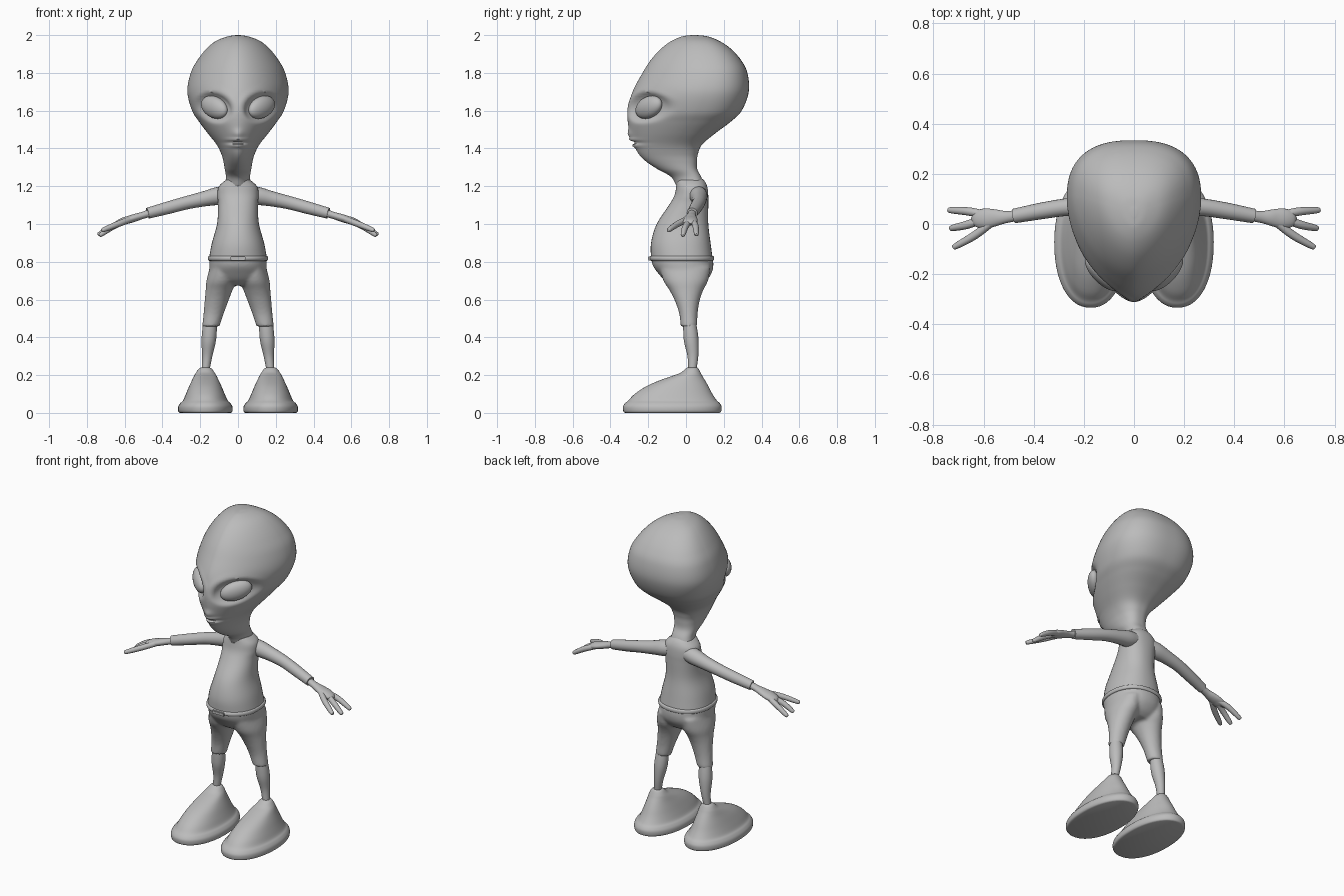
import bpy, bmesh, math
from mathutils import Vector, Matrix

cube = bpy.data.objects.get("Cube")
if cube:
    bpy.data.objects.remove(cube)

grey = bpy.data.materials.new("plain_grey")
grey.use_nodes = True
COLOUR = (0.5, 0.5, 0.5, 1)
grey.diffuse_color = COLOUR
grey.node_tree.nodes["Principled BSDF"].inputs["Base Color"].default_value = COLOUR


def finish(name, bm, mirror=False, angle=50):
    """Turn a bmesh into a smooth shaded object, optionally mirrored over x."""
    bmesh.ops.recalc_face_normals(bm, faces=bm.faces)
    mesh = bpy.data.meshes.new(name)
    bm.to_mesh(mesh)
    bm.free()
    mesh.materials.append(grey)
    obj = bpy.data.objects.new(name, mesh)
    bpy.context.collection.objects.link(obj)
    bpy.ops.object.select_all(action='DESELECT')
    obj.select_set(True)
    bpy.context.view_layer.objects.active = obj
    bpy.ops.object.shade_smooth_by_angle(angle=math.radians(angle))
    if mirror:
        obj.modifiers.new("Mirror", 'MIRROR').use_mirror_merge = False
    return obj


def spline(rows, steps):
    """Catmull-Rom interpolation of tuples of any length."""
    pts = [Vector(r) for r in rows]
    result = []
    for i in range(len(pts) - 1):
        b, c = pts[i], pts[i + 1]
        a = pts[i - 1] if i else b * 2 - c
        d = pts[i + 2] if i + 2 < len(pts) else c * 2 - b
        for s in range(steps):
            t = s / steps
            result.append(b + (c - a) * (t / 2) + (a * 2 - b * 5 + c * 4 - d) * (t * t / 2)
                          + (b * 3 - a - c * 3 + d) * (t ** 3 / 2))
    return result + [pts[-1]]


def skin(bm, rings):
    """Bridge rings of points with quads and cap both ends."""
    loops = [[bm.verts.new(p) for p in ring] for ring in rings]
    count = len(loops[0])
    for low, high in zip(loops, loops[1:]):
        for i in range(count):
            j = (i + 1) % count
            bm.faces.new((low[i], low[j], high[j], high[i]))
    bm.faces.new(loops[0])
    bm.faces.new(loops[-1])


def loft(bm, rows, front=2.0, back=2.0, widest=0.5, steps=5, segs=40, mid=0.0):
    """Stack cross-sections given as (z, half width, front y, back y, [centre x])."""
    rings = []
    for row in spline([tuple(r) + (mid,) * (5 - len(r)) for r in rows], steps):
        z, w, y0, y1, cx = row
        ym = y0 + widest * (y1 - y0)
        ring = []
        for i in range(segs):
            a = math.tau * i / segs
            c, s = math.cos(a), math.sin(a)
            e = 2 / (back if s > 0 else front)
            depth = (y1 - ym) if s > 0 else (ym - y0)
            ring.append((cx + math.copysign(abs(c) ** e, c) * w,
                         ym + math.copysign(abs(s) ** e, s) * depth, z))
        rings.append(ring)
    skin(bm, rings)


def tube(bm, rows, steps=5, segs=20):
    """Round limb along points given as (x, y, z, radius)."""
    path = spline(rows, steps)
    rings = []
    for i, p in enumerate(path):
        ahead = (path[min(i + 1, len(path) - 1)] - path[max(i - 1, 0)]).xyz.normalized()
        side = ahead.cross(Vector((0, 0, 1))).normalized()
        up = side.cross(ahead)
        rings.append([p.xyz + (side * math.cos(math.tau * k / segs)
                      + up * math.sin(math.tau * k / segs)) * p.w for k in range(segs)])
    skin(bm, rings)


# Head and neck
bm = bmesh.new()
loft(bm, [(2.0, .01, .03, .06), (1.993, .055, -.02, .115), (1.97, .115, -.075, .175),
          (1.93, .165, -.13, .235), (1.87, .213, -.185, .29), (1.8, .25, -.23, .325),
          (1.7, .268, -.283, .332), (1.6, .243, -.308, .295), (1.54, .205, -.308, .235),
          (1.48, .16, -.295, .155), (1.42, .113, -.275, .085), (1.37, .088, -.25, .063),
          (1.33, .077, -.21, .058), (1.29, .07, -.15, .06), (1.25, .064, -.08, .08),
          (1.2, .07, -.05, .1)],
     front=1.75, back=2.5, widest=.62, steps=8, segs=112)


def bump(x, z, cx, cz, sx, sz):
    return math.exp(-((x - cx) / sx) ** 2 - ((z - cz) / sz) ** 2)


# Face relief: eye sockets, brow, nose and lips
TILT = math.radians(22)
for v in bm.verts:
    x, y, z = abs(v.co.x), v.co.y, v.co.z
    if y > -.04 or z < 1.34:
        continue
    dx, dz = x - .128, z - 1.618
    u = (dx * math.cos(TILT) + dz * math.sin(TILT)) / .088
    w = (dz * math.cos(TILT) - dx * math.sin(TILT)) / .068
    r = math.hypot(u, w)
    inward = .034 * math.exp(-r ** 6) - .008 * math.exp(-((r - 1.35) / .25) ** 2) * (w > 0) * min(w, 1)
    outward = (.014 * bump(x, z, 0, 1.475, .03, .025) + .012 * bump(x, z, 0, 1.446, .05, .009)
               + .012 * bump(x, z, 0, 1.415, .045, .011) - .016 * bump(x, z, 0, 1.431, .06, .006))
    v.co.x -= math.copysign(inward * .6, v.co.x)
    v.co.y += inward * .8 - outward
finish("head", bm)

# Eyes
bm = bmesh.new()
pose = (Matrix.Translation((.125, -.197, 1.618)) @ Matrix.Rotation(math.radians(45), 4, 'Z')
        @ Matrix.Rotation(-math.radians(17), 4, 'Y') @ Matrix.Diagonal((.094, .04, .057, 1)))
bmesh.ops.create_uvsphere(bm, u_segments=32, v_segments=20, radius=1, matrix=pose)
finish("eye", bm, mirror=True)

# Torso
bm = bmesh.new()
loft(bm, [(1.245, .045, -.05, .08), (1.225, .075, -.05, .1), (1.195, .103, -.052, .113),
          (1.15, .109, -.062, .118), (1.1, .105, -.09, .118), (1.0, .111, -.155, .118),
          (.9, .138, -.185, .13), (.81, .155, -.185, .142)], front=2.1, back=2.3)
finish("torso", bm)

# Belt band and buckle plate
bm = bmesh.new()
loft(bm, [(.832, .148, -.182, .136), (.829, .157, -.191, .146), (.818, .16, -.195, .149),
          (.808, .157, -.191, .146), (.804, .148, -.182, .136)], front=2.1, back=2.3, segs=64)
finish("belt", bm)
bm = bmesh.new()
bmesh.ops.create_cube(bm, size=1, matrix=Matrix.Translation((0, -.195, .818))
                      @ Matrix.Diagonal((.08, .014, .02, 1)))
bmesh.ops.bevel(bm, geom=bm.edges[:], offset=.003, segments=2, affect='EDGES')
finish("buckle", bm, angle=30)

# Shorts: hips and two trouser legs blended together
bm = bmesh.new()
loft(bm, [(.825, .152, -.186, .142), (.78, .152, -.176, .145), (.74, .15, -.148, .136),
          (.7, .13, -.112, .108), (.675, .1, -.07, .075)], front=2.2, back=2.2)
for side in (-1, 1):
    loft(bm, [(z, w, y0, y1, side * cx) for z, w, y0, y1, cx in (
        (.77, .066, -.14, .13, .083), (.7, .078, -.12, .117, .089), (.65, .071, -.088, .092, .1),
        (.6, .064, -.062, .074, .112), (.53, .054, -.037, .062, .128), (.458, .046, -.028, .06, .144))])
shorts = finish("shorts", bm)
remesh = shorts.modifiers.new("Blend", 'REMESH')
remesh.mode = 'VOXEL'
remesh.voxel_size = .009
remesh.use_smooth_shade = True
soften = shorts.modifiers.new("Soften", 'SMOOTH')
soften.iterations = 6

# Lower legs
bm = bmesh.new()
loft(bm, [(.48, .036, -.015, .053, .148), (.42, .039, -.014, .063, .152), (.37, .037, -.009, .067, .156),
          (.3, .027, .008, .065, .163), (.23, .021, .012, .056, .171)])
finish("lower_leg", bm, mirror=True)

# Shoes with a rounded sole rim
bm = bmesh.new()
loft(bm, [(.24, .024, .008, .06), (.232, .036, -.004, .067), (.212, .05, -.03, .078),
          (.195, .06, -.075, .087), (.17, .072, -.145, .102), (.14, .086, -.212, .119),
          (.1, .103, -.272, .14), (.066, .118, -.305, .163), (.052, .132, -.322, .178),
          (.035, .143, -.333, .188), (.015, .145, -.333, .188), (.004, .141, -.329, .184),
          (0, .134, -.32, .177)],
     front=2.2, back=2.1, steps=4, segs=56, mid=.173)
finish("shoe", bm, mirror=True)

# Sleeved arms
bm = bmesh.new()
tube(bm, [(.06, .064, 1.157, .045), (.11, .067, 1.148, .047), (.18, .07, 1.133, .04),
          (.27, .067, 1.113, .035), (.37, .052, 1.086, .033), (.478, .032, 1.057, .029)])
finish("arm", bm, mirror=True)

# Hands: flattened palm with three tapering fingers
bm = bmesh.new()
tube(bm, [(.46, .034, 1.06, .021), (.51, .028, 1.045, .024), (.55, .025, 1.034, .033),
          (.59, .022, 1.022, .04), (.625, .02, 1.006, .034), (.645, .02, .997, .012)])
for v in bm.verts:
    middle = 1.06 - (v.co.x - .46) * .32
    v.co.z = middle + (v.co.z - middle) * (.9 - min(.4, max(0, v.co.x - .48) * 4))
for base, knuckle, tip in (((.59, .036, 1.018), (.66, .05, .99), (.742, .056, .942)),
                           ((.6, .02, 1.015), (.665, -.003, .985), (.734, -.018, .938)),
                           ((.56, .012, 1.028), (.635, -.045, 1.0), (.722, -.095, .965))):
    end = Vector(tip) + (Vector(knuckle) - Vector(tip)) * .12
    tube(bm, [base + (.016,), knuckle + (.0165,), tuple(end) + (.012,), tip + (.003,)], segs=14)
finish("hand", bm, mirror=True)
